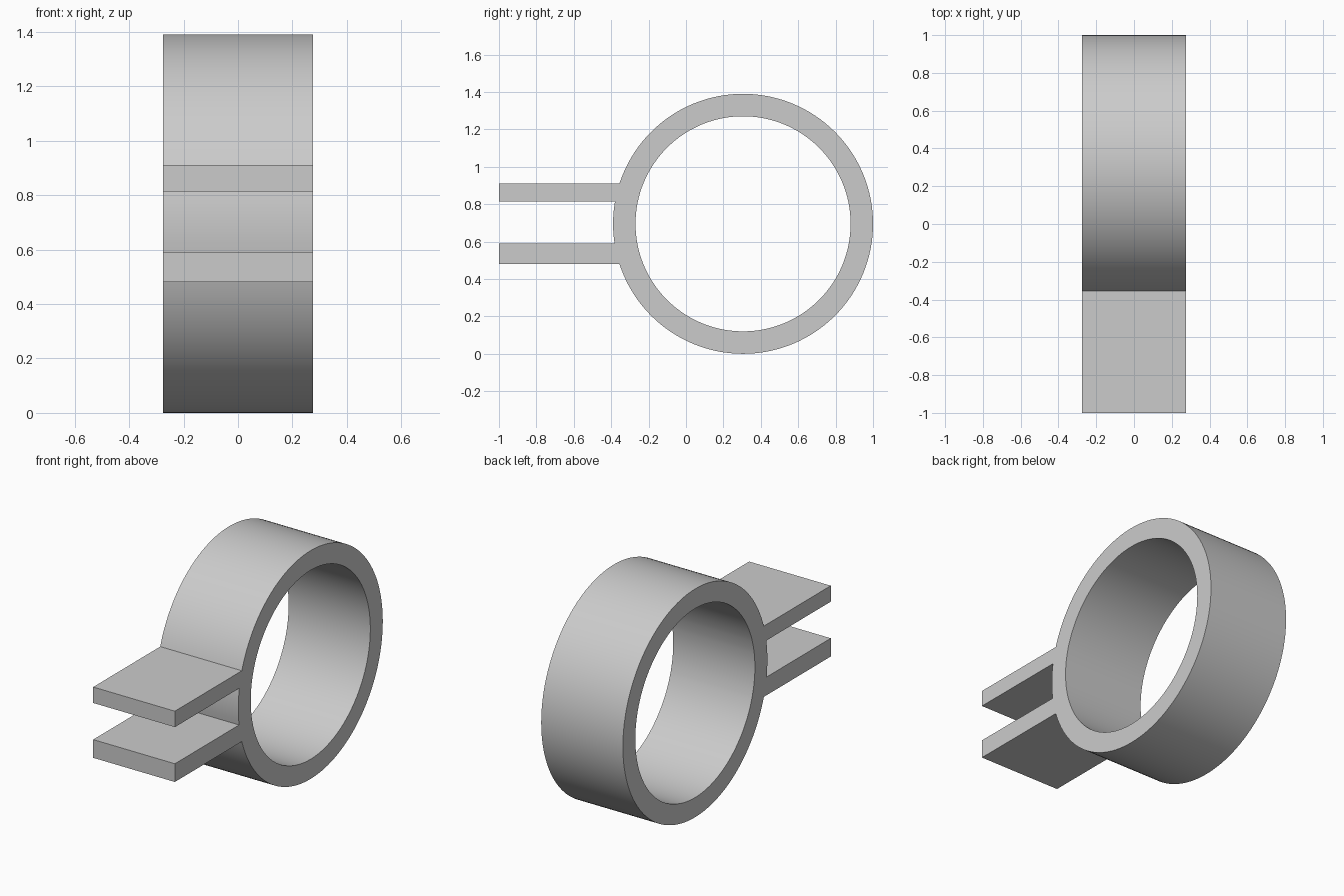
import bpy, bmesh, math

cube = bpy.data.objects.get("Cube")
if cube:
    bpy.data.objects.remove(cube, do_unlink=True)

WIDTH = 0.55
R_OUT, R_IN = 0.695, 0.575
CY, CZ = 0.305, 0.695          # ring centre
TABS = [(0.119, 0.216), (-0.215, -0.104)]   # tab heights relative to the centre
SEGMENTS = 128

# Plain grey material
grey = bpy.data.materials.new("plain_grey")
grey.use_nodes = True
colour = (0.6, 0.6, 0.6, 1)
grey.diffuse_color = colour
grey.node_tree.nodes["Principled BSDF"].inputs["Base Color"].default_value = colour


def joint_angle(height):
    return math.pi - math.asin(height / R_OUT)


# Angles around the ring, with exact stops where the tabs meet it
joints = [joint_angle(h) for tab in TABS for h in tab]
step = 2 * math.pi / SEGMENTS
regular = [i * step for i in range(SEGMENTS)]
angles = sorted(joints + [a for a in regular
                          if all(abs(a - j) > step * 0.3 for j in joints)])

bm = bmesh.new()


def point(y, z):
    return bm.verts.new((-WIDTH / 2, CY + y, CZ + z))


# Ring profile
outer = [point(R_OUT * math.cos(a), R_OUT * math.sin(a)) for a in angles]
inner = [point(R_IN * math.cos(a), R_IN * math.sin(a)) for a in angles]
count = len(angles)
for i in range(count):
    j = (i + 1) % count
    bm.faces.new((inner[i], outer[i], outer[j], inner[j]))

# Two flat tabs sharing the ring's outer edge
for low, high in TABS:
    first = angles.index(joint_angle(high))
    last = angles.index(joint_angle(low))
    arc = outer[first:last + 1]
    tip = [point(-1 - CY, low), point(-1 - CY, high)]
    bm.faces.new((arc + tip)[::-1])

# Extrude the profile across the width
result = bmesh.ops.extrude_face_region(bm, geom=bm.faces[:], use_keep_orig=True)
moved = [g for g in result["geom"] if isinstance(g, bmesh.types.BMVert)]
bmesh.ops.translate(bm, verts=moved, vec=(WIDTH, 0, 0))
bmesh.ops.recalc_face_normals(bm, faces=bm.faces[:])

mesh = bpy.data.meshes.new("clamp_ring")
bm.to_mesh(mesh)
bm.free()
mesh.materials.append(grey)
clamp = bpy.data.objects.new("clamp_ring_with_tabs", mesh)
bpy.context.collection.objects.link(clamp)

# Smooth round walls, sharp rims and tab edges
bpy.ops.object.select_all(action="DESELECT")
clamp.select_set(True)
bpy.context.view_layer.objects.active = clamp
bpy.ops.object.shade_smooth_by_angle(angle=math.radians(30))
